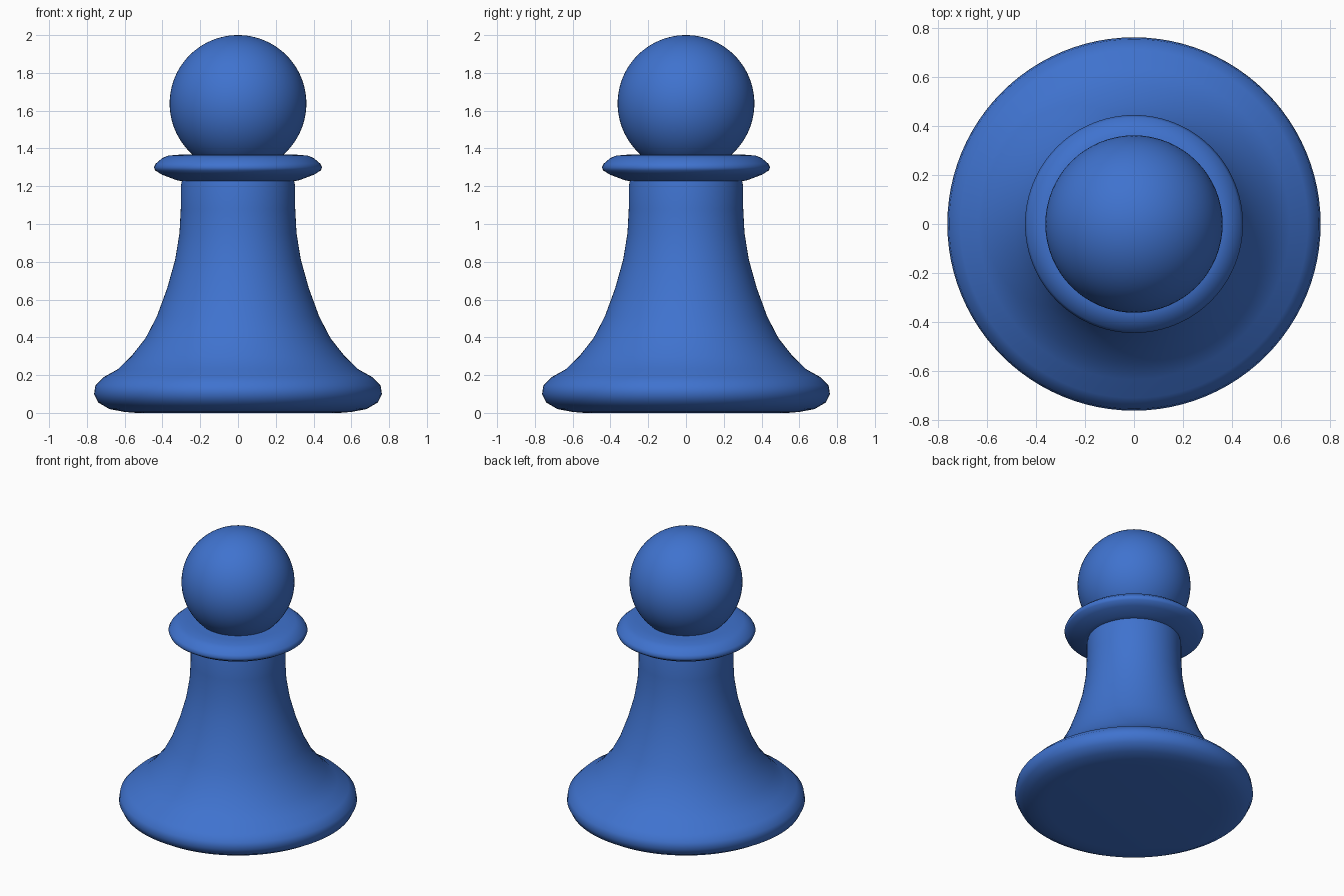
import bpy, bmesh, math

if "Cube" in bpy.data.objects:
    bpy.data.objects.remove(bpy.data.objects["Cube"])

mat = bpy.data.materials.new("blue")
mat.diffuse_color = (0.05, 0.17, 0.62, 1)
mat.use_nodes = True
mat.node_tree.nodes["Principled BSDF"].inputs["Base Color"].default_value = mat.diffuse_color


def finish(obj, angle):
    obj.data.materials.append(mat)
    bpy.ops.object.select_all(action='DESELECT')
    obj.select_set(True)
    bpy.context.view_layer.objects.active = obj
    bpy.ops.object.shade_smooth_by_angle(angle=math.radians(angle))


def lathe(name, profile, steps=96):
    """Revolve an (r, z) profile around the z axis."""
    bm = bmesh.new()
    verts = [bm.verts.new((r, 0, z)) for r, z in profile]
    edges = [bm.edges.new(pair) for pair in zip(verts, verts[1:])]
    bmesh.ops.spin(bm, geom=verts + edges, cent=(0, 0, 0), axis=(0, 0, 1),
                   angle=math.tau, steps=steps)
    bmesh.ops.remove_doubles(bm, verts=bm.verts, dist=1e-4)
    bmesh.ops.recalc_face_normals(bm, faces=bm.faces)
    me = bpy.data.meshes.new(name)
    bm.to_mesh(me)
    bm.free()
    obj = bpy.data.objects.new(name, me)
    bpy.context.collection.objects.link(obj)
    finish(obj, 50)


# Base flange and flared stem in one turned piece
lathe("base_and_stem", [
    (0, 0), (0.54, 0), (0.60, 0.005), (0.68, 0.02), (0.74, 0.055),
    (0.762, 0.10), (0.755, 0.145), (0.71, 0.19), (0.635, 0.232),
    (0.565, 0.30), (0.49, 0.395), (0.43, 0.51), (0.375, 0.66),
    (0.333, 0.81), (0.31, 0.95), (0.303, 1.08), (0.303, 1.20),
    (0.29, 1.26), (0, 1.26)])

# Collar ring under the head
lathe("collar", [
    (0, 1.22), (0.29, 1.225), (0.325, 1.232), (0.40, 1.26),
    (0.438, 1.283), (0.445, 1.30), (0.435, 1.32), (0.40, 1.35),
    (0.37, 1.362), (0.30, 1.368), (0, 1.368)])

# Ball head
bpy.ops.mesh.primitive_uv_sphere_add(segments=64, ring_count=48, radius=0.362,
                                     location=(0, 0, 1.638))
head = bpy.context.object
head.name = "head"
finish(head, 50)
